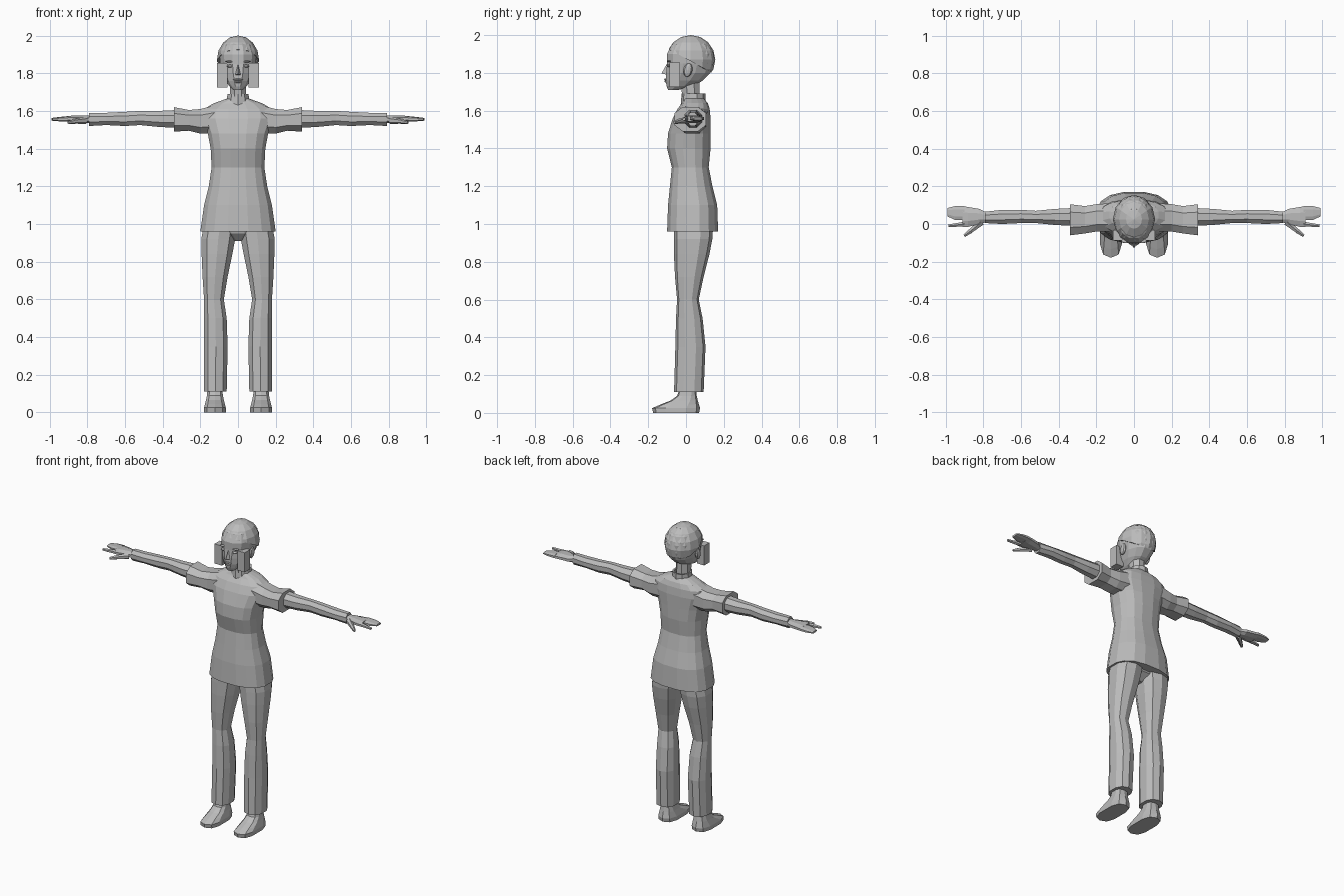
import bpy, bmesh
from math import sin, cos, pi, copysign
from mathutils import Vector, Matrix

cube = bpy.data.objects.get("Cube")
if cube:
    bpy.data.objects.remove(cube, do_unlink=True)

grey = bpy.data.materials.new("plain grey")
grey.use_nodes = True
shade = (0.5, 0.5, 0.5, 1)
grey.diffuse_color = shade
grey.node_tree.nodes["Principled BSDF"].inputs["Base Color"].default_value = shade


def finish(bm, name, mirror=False):
    """Turn a bmesh into a flat shaded object, optionally mirrored left to right."""
    bmesh.ops.recalc_face_normals(bm, faces=bm.faces)
    mesh = bpy.data.meshes.new(name)
    bm.to_mesh(mesh)
    bm.free()
    mesh.materials.append(grey)
    obj = bpy.data.objects.new(name, mesh)
    bpy.context.collection.objects.link(obj)
    if mirror:
        obj.modifiers.new("mirror", "MIRROR").use_mirror_merge = False
    return obj


def loft(name, axis, sections, sides=10, power=1.0, mirror=False, caps=True):
    """Skin rings given in hundredths: position, low and high of the two other axes."""
    bm = bmesh.new()
    rings = []
    for pos, a_low, a_high, b_low, b_high in sections:
        ring = []
        for i in range(sides):
            angle = 2 * pi * (i + 0.5) / sides
            c, s = (copysign(abs(f) ** power, f) for f in (cos(angle), sin(angle)))
            reach = cos(pi / sides) ** power
            a = (a_low + a_high) / 2 + c / reach * (a_high - a_low) / 2
            b = (b_low + b_high) / 2 + s / reach * (b_high - b_low) / 2
            place = (pos, a, b) if axis == "x" else (a, b, pos)
            ring.append(bm.verts.new(Vector(place) / 100))
        rings.append(ring)
    for low, high in zip(rings, rings[1:]):
        for i in range(sides):
            j = (i + 1) % sides
            bm.faces.new((low[i], low[j], high[j], high[i]))
    if caps:
        bm.faces.new(rings[0])
        bm.faces.new(rings[-1])
    return finish(bm, name, mirror)


def ball(name, center, size, segments=8, rings=6, mirror=False, turn=None):
    """Low-poly ellipsoid from a centre and half sizes."""
    bm = bmesh.new()
    bmesh.ops.create_uvsphere(bm, u_segments=segments, v_segments=rings, radius=1)
    matrix = Matrix.Translation(center) @ (turn or Matrix()) @ Matrix.Diagonal((*size, 1))
    bmesh.ops.transform(bm, matrix=matrix, verts=bm.verts)
    return finish(bm, name, mirror)


def finger(name, start, end, radius):
    """Tapered finger between two points."""
    start, end = Vector(start), Vector(end)
    way = end - start
    bm = bmesh.new()
    bmesh.ops.create_cone(bm, cap_ends=True, segments=6, radius1=radius,
                          radius2=radius * 0.6, depth=way.length)
    turn = way.to_track_quat("Z", "Y").to_matrix().to_4x4()
    bmesh.ops.transform(bm, matrix=Matrix.Translation((start + end) / 2) @ turn, verts=bm.verts)
    finish(bm, name, True)


# Tunic: flared hem, waist, chest and sloping shoulders
loft("tunic", "z", [
    (96, -20, 20, -10, 17), (110, -18, 18, -9.5, 16.5), (120, -15.5, 15.5, -8.5, 14),
    (130, -14, 14, -7.5, 12), (140, -14.5, 14.5, -10, 13), (148, -16, 16, -9.5, 13),
    (156, -19, 19, -7, 13), (161, -18, 18, -4.5, 12.5), (164, -13, 13, -2, 11.5),
    (166.5, -6, 6, -1, 9.5)], sides=16, power=0.8)

# Stand-up collar
collar = loft("collar", "z", [(163, -6.2, 6.2, -2.5, 10), (169, -5.6, 5.6, -2, 10)],
              sides=10, caps=False)
collar.modifiers.new("cloth", "SOLIDIFY").thickness = 0.01
loft("neck", "z", [(162, -4.2, 4.2, -1.5, 7.5), (178, -4.2, 4.2, -3, 7)], sides=8)

# Sleeves and arms, running along x
loft("sleeve", "x", [
    (12, -4, 11, 148, 163), (20, -4, 10.5, 148, 161), (26, -5, 9.5, 149.5, 160.5),
    (34, -6, 10.5, 149, 162)], sides=8, power=0.8, mirror=True)
loft("arm", "x", [
    (32, -1, 8.5, 151, 160.5), (42, -.5, 8, 151.5, 160), (52, .5, 7, 152.5, 160),
    (60, .5, 7.5, 152, 159.5), (70, 0, 7.5, 152.5, 159), (79, .5, 6.5, 152, 159)],
     sides=8, mirror=True)

# Hands: palm, joined fingers, loose forefinger and thumb
loft("palm", "x", [
    (78, 1, 6, 153.5, 157.5), (82, 0, 8, 153.5, 157.5), (88, -1.5, 9, 154, 157.5),
    (91, -1.5, 9.5, 154.3, 157.2)], sides=8, mirror=True)
loft("joined_fingers", "x", [
    (90, 2, 9.5, 154.5, 157.2), (95, 2.2, 9.5, 154.7, 156.8), (99, 4, 8.5, 155, 156.2)],
     sides=8, power=0.8, mirror=True)
finger("forefinger", (0.90, 0.0, 1.557), (0.985, -0.01, 1.555), 0.014)
finger("thumb_base", (0.81, 0.01, 1.55), (0.87, -0.04, 1.545), 0.02)
finger("thumb_tip", (0.865, -0.036, 1.545), (0.90, -0.062, 1.538), 0.014)

# Trousers: hips and two legs
loft("hips", "z", [(91, -3, 3, -1, 6), (95, -12, 12, -5, 11), (102, -17, 17, -7, 13)], sides=12)
loft("trouser_leg", "z", [
    (11, 6, 18, -6, 9), (35, 5.5, 18, -5.3, 10), (50, 6, 18, -5, 8.5),
    (60, 7.5, 18, -4.5, 6.5), (72, 5.5, 18.8, -5.5, 9), (84, 3, 19.3, -6, 12),
    (92, 1.5, 19.5, -6, 13.5), (100, .5, 18, -6, 14)], sides=10, power=0.85, mirror=True)

# Bare feet
loft("foot", "z", [
    (0, 6.5, 18, -17, 6.5), (2.5, 6.5, 18, -17.5, 7), (4.5, 7, 17.5, -13, 6.5),
    (6.5, 7.5, 17, -8, 6), (9, 8, 16.5, -4.5, 5.5), (14, 8.5, 16, -3, 5)],
     sides=10, power=0.7, mirror=True)

# Head from the chin up
loft("head", "z", [
    (171, -2.5, 2.5, -9.5, -4), (173, -4.5, 4.5, -10.3, 4), (176, -6.5, 6.5, -10.7, 9),
    (180, -8.3, 8.3, -10.5, 13), (185, -9.5, 9.5, -10, 14.5), (190, -9.8, 9.8, -10, 14.5),
    (195, -8, 8, -7.5, 12.5), (198.5, -4, 4, -2, 8)], sides=12, power=0.9)

# Hair cap, trimmed along a sloping hairline
bm = bmesh.new()
bmesh.ops.create_uvsphere(bm, u_segments=12, v_segments=8, radius=1)
bmesh.ops.transform(bm, verts=bm.verts, matrix=Matrix.Translation((0, 0.025, 1.87))
                    @ Matrix.Diagonal((0.112, 0.13, 0.13, 1)))
bmesh.ops.bisect_plane(bm, geom=bm.verts[:] + bm.edges[:] + bm.faces[:],
                       plane_co=(0, -0.09, 1.925), plane_no=(0, 0.55, 1), clear_inner=True)
finish(bm, "hair").modifiers.new("depth", "SOLIDIFY").thickness = 0.01

# Square side locks hanging beside the face
bm = bmesh.new()
bmesh.ops.create_cube(bm, size=1)
bmesh.ops.transform(bm, verts=bm.verts, matrix=Matrix.Translation((0.084, -0.06, 1.79))
                    @ Matrix.Diagonal((0.054, 0.056, 0.13, 1)))
finish(bm, "side_lock", True)

# Face details
bm = bmesh.new()
corners = [bm.verts.new(p) for p in
           ((-0.018, -0.1, 1.79), (0.018, -0.1, 1.79), (0, -0.1, 1.85), (0, -0.13, 1.797))]
for skip in corners:
    bm.faces.new([v for v in corners if v != skip])
finish(bm, "nose")
ball("upper_lip", (0, -0.104, 1.766), (0.026, 0.012, 0.006))
ball("lower_lip", (0, -0.103, 1.755), (0.021, 0.012, 0.007))
ball("eye", (0.04, -0.09, 1.838), (0.02, 0.012, 0.008), mirror=True)
ball("brow", (0.042, -0.09, 1.862), (0.026, 0.012, 0.005), mirror=True)
ball("ear", (0.094, 0.01, 1.815), (0.012, 0.024, 0.037), mirror=True,
     turn=Matrix.Rotation(-0.2, 4, "X"))
